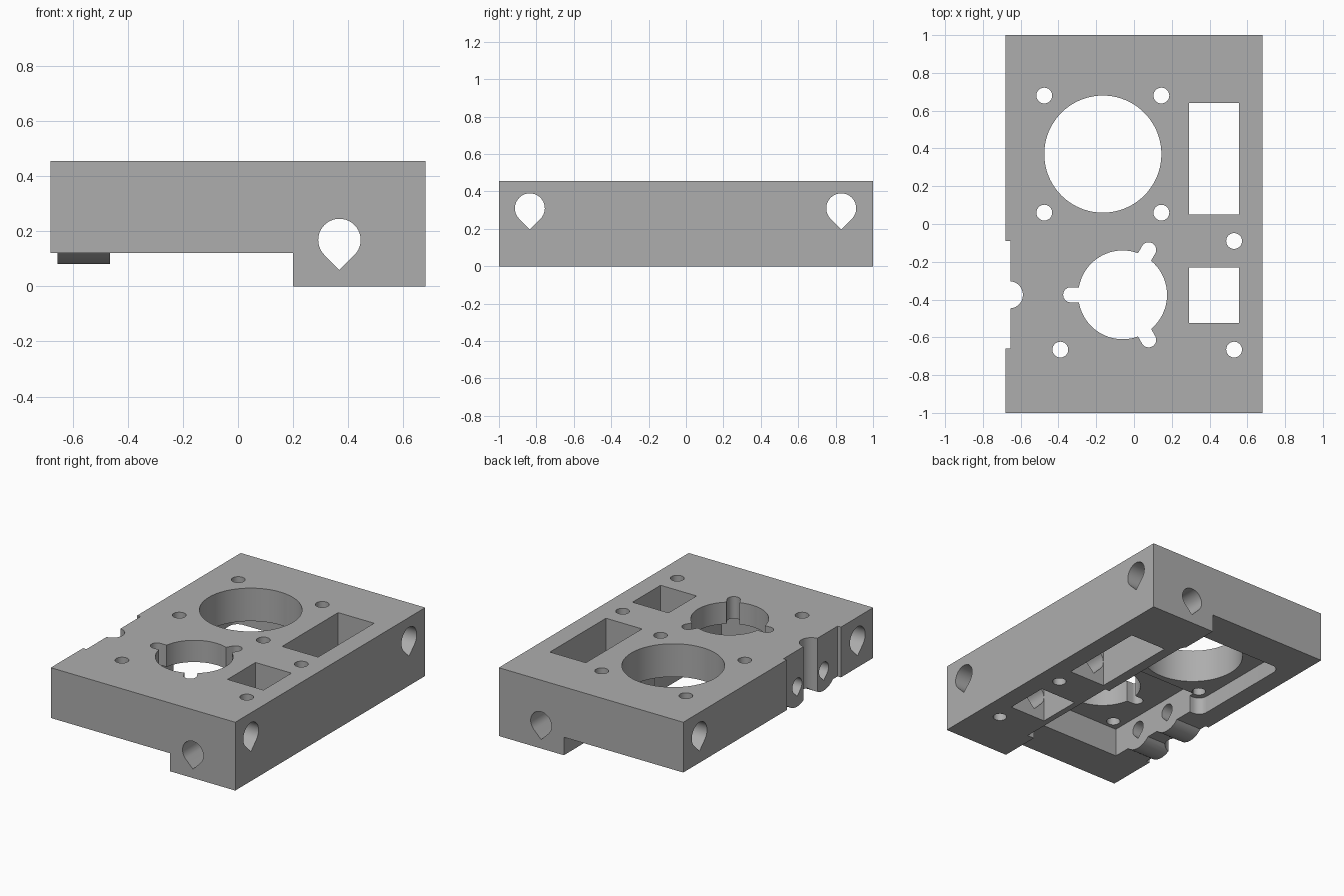
import bpy
import bmesh
from math import pi, cos, sin, sqrt, radians
from mathutils import Matrix, Vector

cube = bpy.data.objects.get("Cube")
if cube:
    bpy.data.objects.remove(cube, do_unlink=True)

grey = bpy.data.materials.new("plain grey")
grey.use_nodes = True
colour = (0.42, 0.42, 0.42, 1)
grey.diffuse_color = colour
grey.node_tree.nodes["Principled BSDF"].inputs["Base Color"].default_value = colour


def prism(name, points, start, end, axis="z"):
    """Extrude a flat outline along an axis from start to end."""
    place = {"x": lambda u, v, w: (w, u, v),
             "y": lambda u, v, w: (u, w, v),
             "z": lambda u, v, w: (u, v, w)}[axis]
    bm = bmesh.new()
    face = bm.faces.new([bm.verts.new(place(u, v, start)) for u, v in points])
    new = bmesh.ops.extrude_face_region(bm, geom=[face])["geom"]
    shift = Vector(place(0, 0, end - start))
    bmesh.ops.translate(bm, vec=shift, verts=[g for g in new if isinstance(g, bmesh.types.BMVert)])
    bmesh.ops.recalc_face_normals(bm, faces=bm.faces)
    mesh = bpy.data.meshes.new(name)
    bm.to_mesh(mesh)
    bm.free()
    obj = bpy.data.objects.new(name, mesh)
    bpy.context.collection.objects.link(obj)
    mesh.materials.append(grey)
    return obj


def rect(u0, u1, v0, v1):
    return [(u0, v0), (u1, v0), (u1, v1), (u0, v1)]


def circle(u, v, r, n=32):
    return [(u + r * cos(2 * pi * i / n), v + r * sin(2 * pi * i / n)) for i in range(n)]


def teardrop(u, v, r, n=30):
    """Circle with a right-angled point below it."""
    arc = [radians(-45 + 270 * i / n) for i in range(n + 1)]
    return [(u + r * cos(a), v + r * sin(a)) for a in arc] + [(u, v - r * sqrt(2))]


def rounded(u0, u1, v0, v1, r, n=8):
    corners = [(u1 - r, v1 - r), (u0 + r, v1 - r), (u0 + r, v0 + r), (u1 - r, v0 + r)]
    return [(u + r * cos(pi / 2 * (k + i / n)), v + r * sin(pi / 2 * (k + i / n)))
            for k, (u, v) in enumerate(corners) for i in range(n + 1)]


def combine(tool, operation="DIFFERENCE"):
    mod = body.modifiers.new(tool.name, "BOOLEAN")
    mod.operation = operation
    mod.solver = "EXACT"
    mod.object = tool
    bpy.context.view_layer.objects.active = body
    bpy.ops.object.modifier_apply(modifier=mod.name)
    bpy.data.objects.remove(tool, do_unlink=True)


# Main block: plate with a deeper foot along one side
body = prism("mounting_block", [(-0.68, 0.12), (0.2, 0.12), (0.2, 0), (0.68, 0),
                                (0.68, 0.455), (-0.68, 0.455)], -1, 1, "y")

# Side recess holding two rounded lugs
combine(prism("side_recess", rect(-0.8, -0.655, -0.66, -0.09), -0.1, 1))
for y in (-0.235, -0.515):
    combine(prism("lug", circle(y, 0.22, 0.139, 48), -0.655, -0.465, "x"), "UNION")

# Underside pockets
combine(prism("motor_pocket", rounded(-0.55, 0.22, -0.015, 0.755, 0.06), -0.1, 0.235))
combine(prism("rear_pocket", rect(-0.465, 0.25, -0.73, 0.02), -0.1, 0.31))

# Big round openings, the smaller one with three notches
motor, hub = (-0.165, 0.37), (-0.06, -0.375)
combine(prism("motor_opening", circle(*motor, 0.31, 80), -0.1, 1))
combine(prism("hub_opening", circle(*hub, 0.235, 64), -0.1, 1))
for angle in (60, 180, 300):
    notch = prism("notch", rounded(0.1, 0.315, -0.04, 0.04, 0.0399), -0.1, 1)
    notch.data.transform(Matrix.Translation((*hub, 0)) @ Matrix.Rotation(radians(angle), 4, "Z"))
    combine(notch)

# Rectangular windows through the foot
for y0, y1 in ((0.05, 0.64), (-0.525, -0.23)):
    combine(prism("window", rect(0.29, 0.555, y0, y1), -0.1, 1))

# Vertical screw holes and the groove between the lugs
screws = [(motor[0] + sx * 0.31, motor[1] + sy * 0.31) for sx in (-1, 1) for sy in (-1, 1)]
screws += [(0.53, -0.09), (0.53, -0.665), (-0.39, -0.665)]
for x, y in screws:
    combine(prism("screw_hole", circle(x, y, 0.042, 24), -0.1, 1))
combine(prism("lug_groove", circle(-0.66, -0.375, 0.072), -0.1, 1))

# Horizontal teardrop bores
for y in (-0.835, 0.83):
    combine(prism("cross_bore", teardrop(y, 0.31, 0.08), -1, 1, "x"))
for y in (-0.235, -0.515):
    combine(prism("lug_bore", teardrop(y, 0.22, 0.05), -1, -0.44, "x"))
combine(prism("long_bore", teardrop(0.368, 0.168, 0.077), -1.5, 1.5, "y"))

# Smooth the curved walls, keep hard edges
bpy.ops.object.select_all(action="DESELECT")
body.select_set(True)
bpy.context.view_layer.objects.active = body
bpy.ops.object.shade_smooth_by_angle(angle=radians(30))
